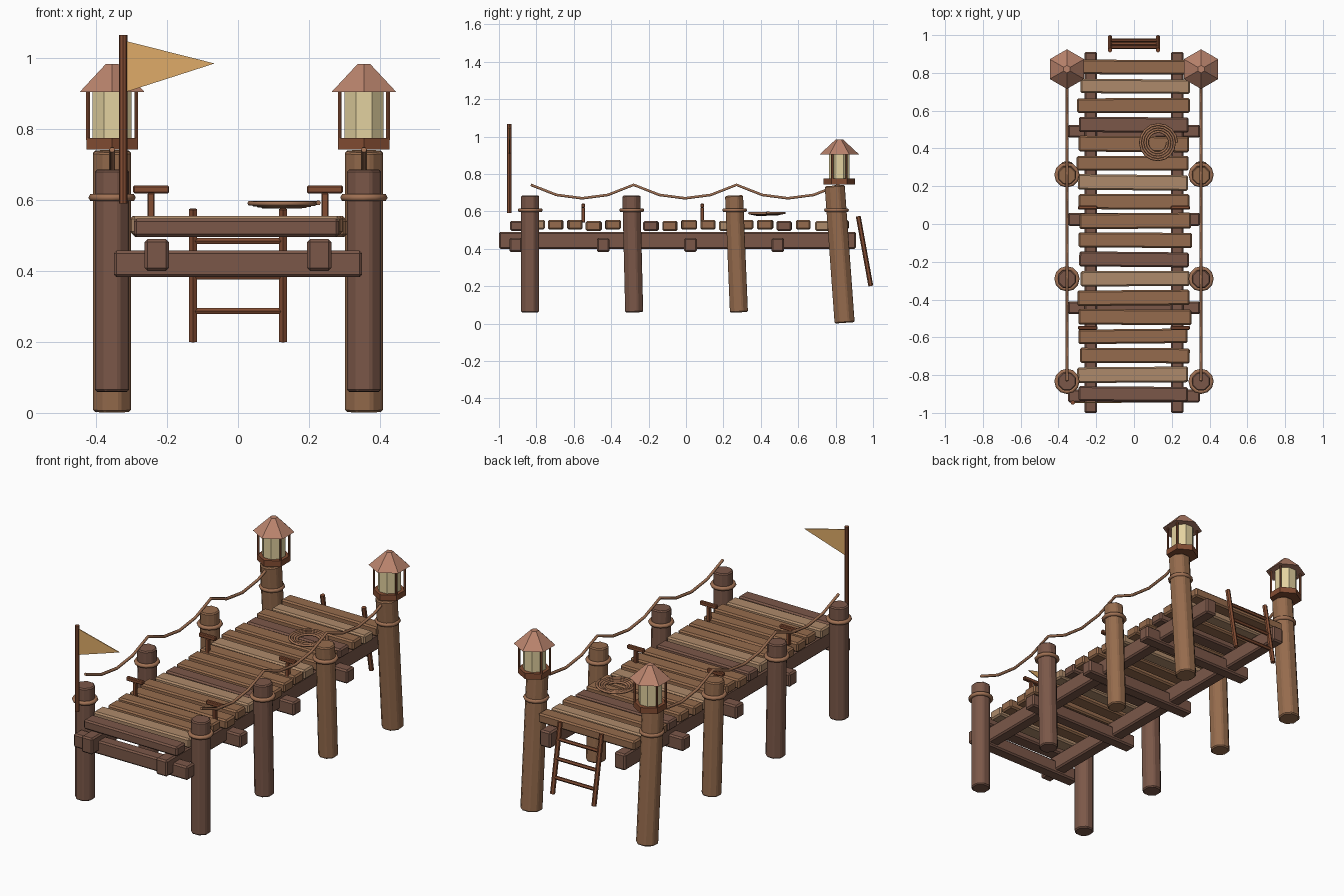
import bpy, bmesh, math, random
from mathutils import Vector, Matrix

if "Cube" in bpy.data.objects:
    bpy.data.objects.remove(bpy.data.objects["Cube"])

random.seed(4)
MATS = {}


def mat(name, r, g, b):
    m = bpy.data.materials.new(name)
    m.diffuse_color = tuple((c / 255) ** 2.2 for c in (r, g, b)) + (1,)
    m.use_nodes = True
    m.node_tree.nodes["Principled BSDF"].inputs["Base Color"].default_value = m.diffuse_color
    MATS[name] = m


for args in [("dark_wood", 122, 88, 74), ("mid_wood", 148, 107, 78), ("light_wood", 172, 137, 106),
             ("red_wood", 130, 78, 54), ("rope", 158, 112, 84), ("roof", 184, 130, 108),
             ("glass", 226, 208, 158), ("cloth", 222, 170, 104)]:
    mat(*args)


def finish(name, bm, m, matrix=None, bevel=0):
    me = bpy.data.meshes.new(name)
    bm.to_mesh(me)
    bm.free()
    o = bpy.data.objects.new(name, me)
    bpy.context.collection.objects.link(o)
    me.materials.append(MATS[m])
    if matrix:
        o.matrix_world = matrix
    if bevel:
        b = o.modifiers.new("bevel", "BEVEL")
        b.width, b.segments = bevel, 1
    return o


def box(name, loc, size, m, rot=0, bevel=0.008):
    bm = bmesh.new()
    bmesh.ops.create_cube(bm, size=1)
    bmesh.ops.scale(bm, vec=size, verts=bm.verts)
    return finish(name, bm, m, Matrix.Translation(loc) @ Matrix.Rotation(rot, 4, "Z"), bevel)


def stick(name, p, q, r, m, sides=6, r2=None, turn=0.0, bevel=0):
    p, q = Vector(p), Vector(q)
    bm = bmesh.new()
    bmesh.ops.create_cone(bm, cap_ends=True, segments=sides, radius1=r,
                          radius2=r if r2 is None else r2, depth=(q - p).length)
    rot = Vector((0, 0, 1)).rotation_difference(q - p).to_matrix().to_4x4()
    return finish(name, bm, m, Matrix.Translation((p + q) / 2) @ rot @ Matrix.Rotation(turn, 4, "Z"), bevel)


def tube(name, pts, r, m, cyclic=False):
    cu = bpy.data.curves.new(name, "CURVE")
    cu.dimensions = "3D"
    cu.bevel_depth, cu.bevel_resolution, cu.use_fill_caps = r, 1, True
    s = cu.splines.new("POLY")
    s.points.add(len(pts) - 1)
    for sp, p in zip(s.points, pts):
        sp.co = (*p, 1)
    s.use_cyclic_u = cyclic
    cu.materials.append(MATS[m])
    o = bpy.data.objects.new(name, cu)
    bpy.context.collection.objects.link(o)
    bpy.ops.object.select_all(action="DESELECT")
    o.select_set(True)
    bpy.context.view_layer.objects.active = o
    bpy.ops.object.convert(target="MESH")


PX = 0.355
# post: bottom y, top y, bottom z, top z, radius, wood
POSTS = [(-0.833, -0.833, 0.06, 0.685, 0.052, "dark_wood"), (-0.277, -0.292, 0.06, 0.685, 0.052, "dark_wood"),
         (0.283, 0.257, 0.06, 0.685, 0.052, "mid_wood"), (0.848, 0.795, 0.004, 0.738, 0.058, "mid_wood")]

for s in (-1, 1):
    x = s * PX
    # posts with rope rings
    for y0, y1, z0, z1, r, m in POSTS:
        stick("post", (x, y0, z0), (x, y1, z1), r, m, 8, turn=math.pi / 8, bevel=0.006)
        y = y0 + (y1 - y0) * (0.607 - z0) / (z1 - z0)
        ring = [(x + 0.056 * math.cos(a), y + 0.056 * math.sin(a), 0.607)
                for a in (math.tau * i / 12 for i in range(12))]
        tube("post_rope_ring", ring, 0.011, m="rope", cyclic=True)

    # sagging hand rope
    pts = []
    for i in range(13):
        t = i % 4 / 4
        pts.append((x, -0.83 + 1.65 * i / 12, 0.742 - 0.072 * 4 * t * (1 - t)))
    tube("hand_rope", pts, 0.008, "rope")

    # lantern on the tall rear post
    ly, h = 0.82, math.pi / 6
    stick("lantern_base", (x, ly, 0.743), (x, ly, 0.775), 0.084, "red_wood", 6)
    stick("lantern_glass", (x, ly, 0.775), (x, ly, 0.908), 0.06, "glass", 8, turn=math.pi / 8)
    stick("lantern_roof", (x, ly, 0.905), (x, ly, 0.984), 0.105, "roof", 6, r2=0.02)
    for dx in (-0.068, 0.068):
        for dy in (-0.038, 0.038):
            stick("lantern_bar", (x + dx, ly + dy, 0.77), (x + dx, ly + dy, 0.91), 0.006, "red_wood")

    # long beam
    box("long_beam", (s * 0.229, -0.045, 0.445), (0.068, 1.91, 0.09), "dark_wood")

    # mooring cleats
    for y in (-0.55, 0.087):
        box("cleat_stem", (s * 0.245, y, 0.58), (0.02, 0.02, 0.08), "red_wood", bevel=0.003)
        box("cleat_bar", (s * 0.245, y, 0.63), (0.102, 0.02, 0.022), "red_wood", bevel=0.004)

    # ladder rail
    stick("ladder_rail", (s * 0.127, 0.921, 0.574), (s * 0.127, 0.988, 0.201), 0.013, "red_wood")

# ladder rungs
for z in (0.485, 0.385, 0.287):
    y = 0.921 + 0.067 * (0.574 - z) / 0.373
    stick("ladder_rung", (-0.13, y, z), (0.13, y, z), 0.01, "red_wood")

# cross beams
for y in (-0.91, -0.443, 0.024, 0.491):
    box("cross_beam", (0, y, 0.42), (0.7, 0.068, 0.075), "dark_wood")

# deck planks: d dark, m mid, l light
for i, c in enumerate("dlmmmmldmlmmdmlmlm"[:18]):
    c = "mlmdmmlmmmdlmmmmld"[17 - i]
    wood = {"d": "dark_wood", "m": "mid_wood", "l": "light_wood"}[c]
    low = i in (0, 4, 7, 8, 11, 14, 16)
    box("deck_plank", (random.uniform(-0.008, 0.008), -0.9 + 0.1018 * i, 0.522 if low else 0.529),
        (random.uniform(0.575, 0.605), random.uniform(0.075, 0.084), 0.052), wood,
        random.uniform(-0.012, 0.012))

# coiled rope
coil = []
for i in range(4 * 16 + 1):
    a, r = math.tau * i / 16, 0.1 - 0.05 * i / 64
    coil.append((0.127 + r * math.cos(a), 0.43 + r * math.sin(a), 0.592 - 0.01 * i / 64))
tube("rope_coil", coil, 0.007, "rope")

# flag and pole
stick("flag_pole", (-0.324, -0.945, 0.59), (-0.324, -0.945, 1.066), 0.012, "red_wood", 8)
bm = bmesh.new()
f = bm.faces.new([bm.verts.new(p) for p in ((-0.315, -0.947, 0.905), (-0.066, -0.947, 0.985), (-0.315, -0.947, 1.048))])
top = bmesh.ops.extrude_face_region(bm, geom=[f])["geom"]
bmesh.ops.translate(bm, vec=(0, 0.005, 0), verts=[v for v in top if isinstance(v, bmesh.types.BMVert)])
bmesh.ops.recalc_face_normals(bm, faces=bm.faces)
finish("flag", bm, "cloth")
